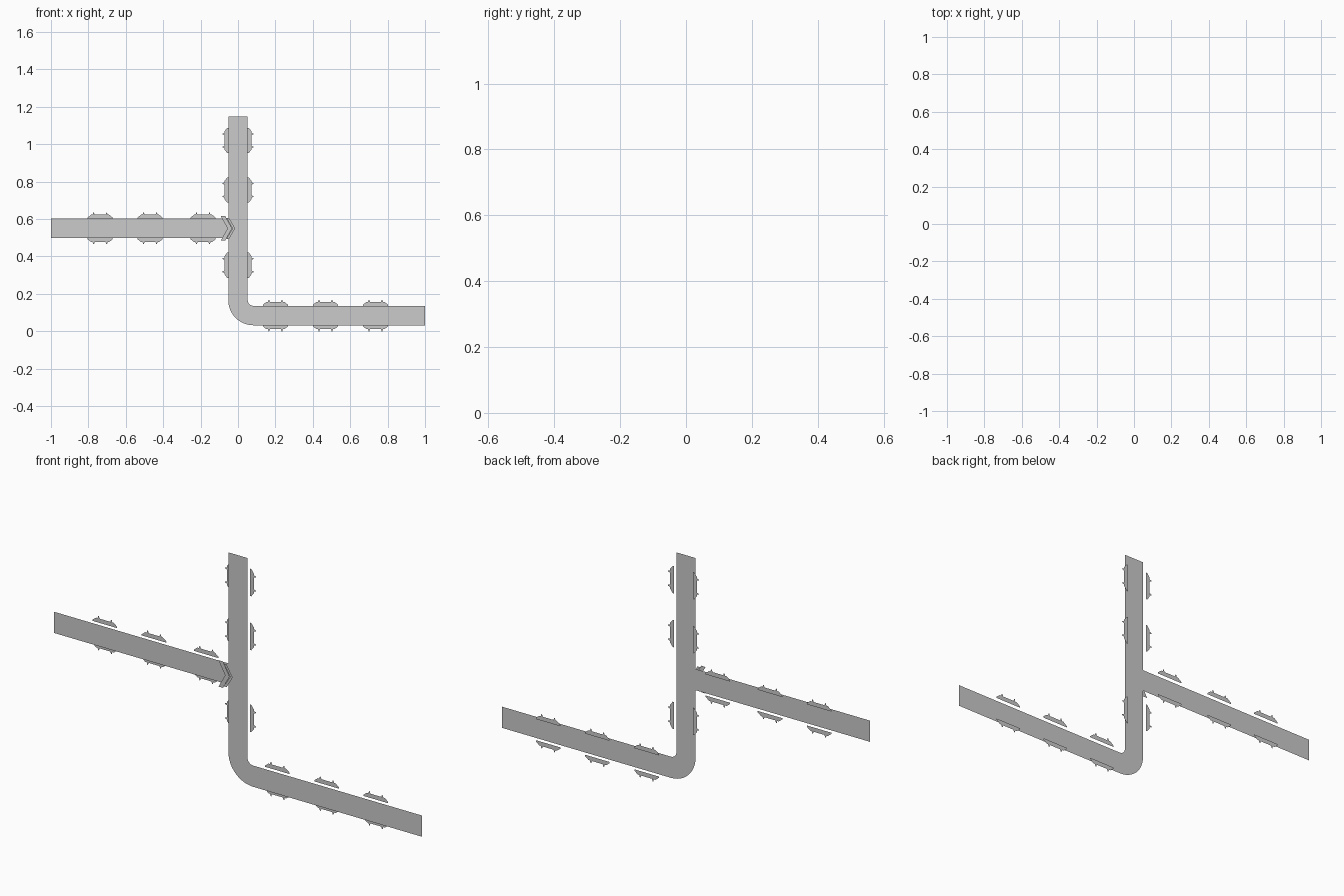
import bpy, math

if "Cube" in bpy.data.objects:
    bpy.data.objects.remove(bpy.data.objects["Cube"])

W = 0.052          # half width of every strip
Y_BACK = 0.02      # clips sit just behind the strips
Y_FRONT = -0.02    # arrow marks sit just in front


def flat(name, loops, y):
    """One mesh of flat polygons (x, z) in the plane y."""
    verts, faces = [], []
    for loop in loops:
        faces.append(range(len(verts), len(verts) + len(loop)))
        verts += [(x, y, z) for x, z in loop]
    mesh = bpy.data.meshes.new(name)
    mesh.from_pydata(verts, [], [list(f) for f in faces])
    ob = bpy.data.objects.new(name, mesh)
    bpy.context.collection.objects.link(ob)
    return ob


# side strip
flat("side_strip", [[(-1, 0.55 - W), (-W, 0.55 - W), (-W, 0.55 + W), (-1, 0.55 + W)]], 0)

# main strip: vertical run, rounded bend, horizontal run
cx, cz, r_in, r_out = W + 0.03, 0.032 + 2 * W + 0.03, 0.03, 0.03 + 2 * W
pairs = [((-W, 1.147), (W, 1.147))]
for i in range(13):
    a = math.pi + i * math.pi / 24
    c, s = math.cos(a), math.sin(a)
    pairs.append(((cx + r_out * c, cz + r_out * s), (cx + r_in * c, cz + r_in * s)))
pairs.append(((1, 0.032), (1, 0.032 + 2 * W)))
verts = [(x, 0, z) for pair in pairs for x, z in pair]
faces = [(2 * i, 2 * i + 2, 2 * i + 3, 2 * i + 1) for i in range(len(pairs) - 1)]
mesh = bpy.data.meshes.new("main_strip")
mesh.from_pydata(verts, [], faces)
bpy.context.collection.objects.link(bpy.data.objects.new("main_strip", mesh))

# clip outline: (along the strip, away from its edge), with two small prongs
half = [(0.067, 0), (0.067, 0.006), (0.048, 0.021), (0.040, 0.021),
        (0.037, 0.032), (0.033, 0.032), (0.029, 0.021)]
CLIP = half + [(-a, b) for a, b in reversed(half)]


def clips(name, centres, mid, vertical=False):
    loops = []
    for c in centres:
        for side in (-1, 1):
            pts = [(c + a, mid + side * (W + b)) for a, b in CLIP]
            loops.append([(q, p) for p, q in pts] if vertical else pts)
    flat(name, loops, Y_BACK)


clips("side_strip_clips", (-0.737, -0.47, -0.187), 0.55)
clips("main_strip_lower_clips", (0.20, 0.468, 0.735), 0.032 + W)
clips("main_strip_upright_clips", (0.353, 0.755, 1.02), 0, True)


# arrow marks where the side strip joins
def chevron(x, w, h, d):
    return [(x, 0.55 + h), (x + w, 0.55 + h), (x + w + d, 0.55),
            (x + w, 0.55 - h), (x, 0.55 - h), (x + d, 0.55)]


flat("arrow_marks", [chevron(-0.092, 0.024, 0.065, 0.036),
                     chevron(-0.062, 0.014, 0.056, 0.033)], Y_FRONT)
